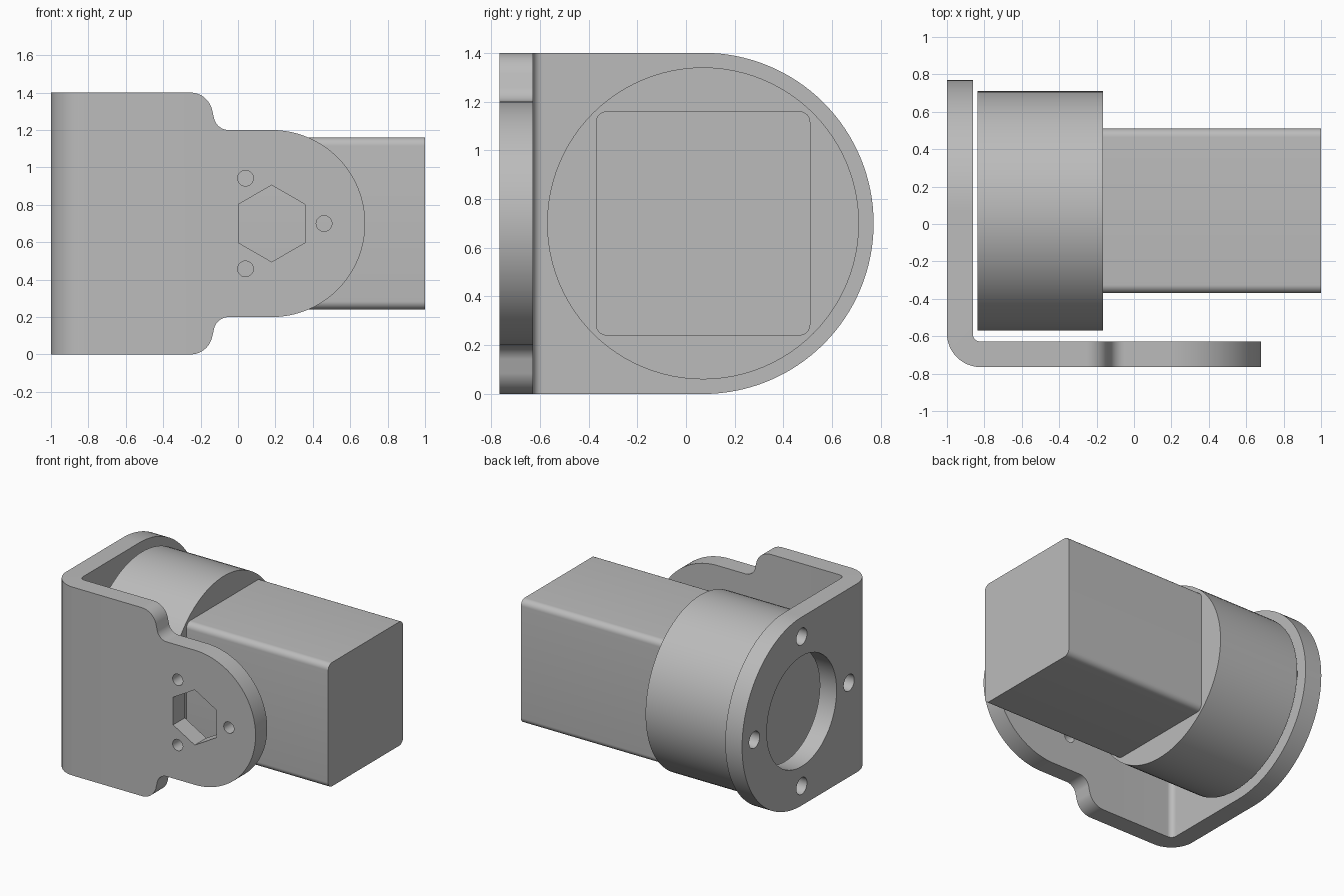
import bpy, bmesh
from math import sin, cos, radians
from mathutils import Vector

cube = bpy.data.objects.get("Cube")
if cube:
    bpy.data.objects.remove(cube, do_unlink=True)

grey = bpy.data.materials.new("plain grey")
grey.use_nodes = True
grey.diffuse_color = (0.5, 0.5, 0.5, 1)
bsdf = next(n for n in grey.node_tree.nodes if n.type == 'BSDF_PRINCIPLED')
bsdf.inputs["Base Color"].default_value = (0.5, 0.5, 0.5, 1)


def arc(cu, cv, r, start, end, steps=12):
    """Points on an arc, angles in degrees."""
    angles = [radians(start + (end - start) * i / steps) for i in range(steps + 1)]
    return [(cu + r * cos(a), cv + r * sin(a)) for a in angles]


def circle(cu, cv, r, sides=32, turn=0):
    return arc(cu, cv, r, turn, turn + 360, sides)[:-1]


def prism(name, outline, axis, low, high):
    """Extrude a closed outline along one axis."""
    place = {'x': lambda u, v: (low, u, v),
             'y': lambda u, v: (u, low, v),
             'z': lambda u, v: (u, v, low)}[axis]
    step = Vector([(high - low) * (axis == a) for a in 'xyz'])
    bm = bmesh.new()
    face = bm.faces.new([bm.verts.new(place(u, v)) for u, v in outline])
    out = bmesh.ops.extrude_face_region(bm, geom=[face], use_keep_orig=True)
    verts = [g for g in out["geom"] if isinstance(g, bmesh.types.BMVert)]
    bmesh.ops.translate(bm, verts=verts, vec=step)
    bmesh.ops.recalc_face_normals(bm, faces=bm.faces)
    mesh = bpy.data.meshes.new(name)
    bm.to_mesh(mesh)
    bm.free()
    mesh.materials.append(grey)
    obj = bpy.data.objects.new(name, mesh)
    bpy.context.collection.objects.link(obj)
    return obj


def cut(target, tool, operation='DIFFERENCE'):
    """Apply a boolean and discard the cutter."""
    mod = target.modifiers.new("cut", 'BOOLEAN')
    mod.operation, mod.solver, mod.object = operation, 'EXACT', tool
    bpy.context.view_layer.objects.active = target
    bpy.ops.object.modifier_apply(modifier=mod.name)
    bpy.data.objects.remove(tool, do_unlink=True)


def smooth(obj):
    bpy.ops.object.select_all(action='DESELECT')
    obj.select_set(True)
    bpy.context.view_layer.objects.active = obj
    bpy.ops.object.shade_smooth_by_angle(angle=radians(25))


mid_y, mid_z = 0.07, 0.7     # motor axis
hub_x = 0.18                 # centre of the front lug

# Bent sheet: side wall and front plate with a rounded bend
sheet = (arc(-0.82, -0.585, 0.18, 180, 270)
         + [(1, -0.765), (1, -0.628)]
         + arc(-0.822, -0.588, 0.04, 270, 180)
         + [(-0.862, 1), (-1, 1)])
bracket = prism("bracket", sheet, 'z', -0.2, 1.6)

# Front outline: shoulders narrowing to a round lug
upper = (arc(hub_x, mid_z, 0.5, 0, 90, 32)
         + arc(-0.05, 1.28, 0.08, 270, 197)
         + arc(-0.255, 1.28, 0.12, 17, 90)
         + [(-1.2, 1.4)])
lower = [(u, 2 * mid_z - v) for u, v in reversed(upper[1:])]
cut(bracket, prism("front_outline", upper + lower, 'y', -1.2, 1.2), 'INTERSECT')

# Side outline: straight wall ending in a half circle
side = ([(-1.2, -0.1), (mid_y, -0.1)]
        + arc(mid_y, mid_z, 0.7, -90, 90, 64)
        + [(mid_y, 1.5), (-1.2, 1.5)])
cut(bracket, prism("side_outline", side, 'x', -1.2, 1.2), 'INTERSECT')

# Hexagonal opening and three screw holes in the front plate
cut(bracket, prism("hex_hole", circle(hub_x, mid_z, 0.205, 6, 30), 'y', -0.9, -0.5))
for angle in (0, 120, 240):
    u, v = arc(hub_x, mid_z, 0.28, angle, angle, 1)[0]
    cut(bracket, prism("front_screw_hole", circle(u, v, 0.042), 'y', -0.9, -0.5))

# Round opening and four screw holes in the side wall
cut(bracket, prism("round_hole", circle(mid_y, mid_z, 0.41, 64), 'x', -1.1, -0.8))
for angle in (0, 90, 180, 270):
    u, v = arc(mid_y, mid_z, 0.555, angle, angle, 1)[0]
    cut(bracket, prism("side_screw_hole", circle(u, v, 0.062), 'x', -1.1, -0.8))

# Gearbox drum
drum = prism("gearbox_drum", circle(mid_y, mid_z, 0.64, 96), 'x', -0.838, -0.165)

# Motor body with rounded long edges
r, half_y, half_z = 0.045, 0.44, 0.46
body = []
for sy, sz, start in ((1, 1, 0), (-1, 1, 90), (-1, -1, 180), (1, -1, 270)):
    body += arc(mid_y + sy * (half_y - r), mid_z + sz * (half_z - r), r, start, start + 90, 8)
motor = prism("motor_body", body, 'x', -0.165, 1)

for part in (bracket, drum, motor):
    smooth(part)
